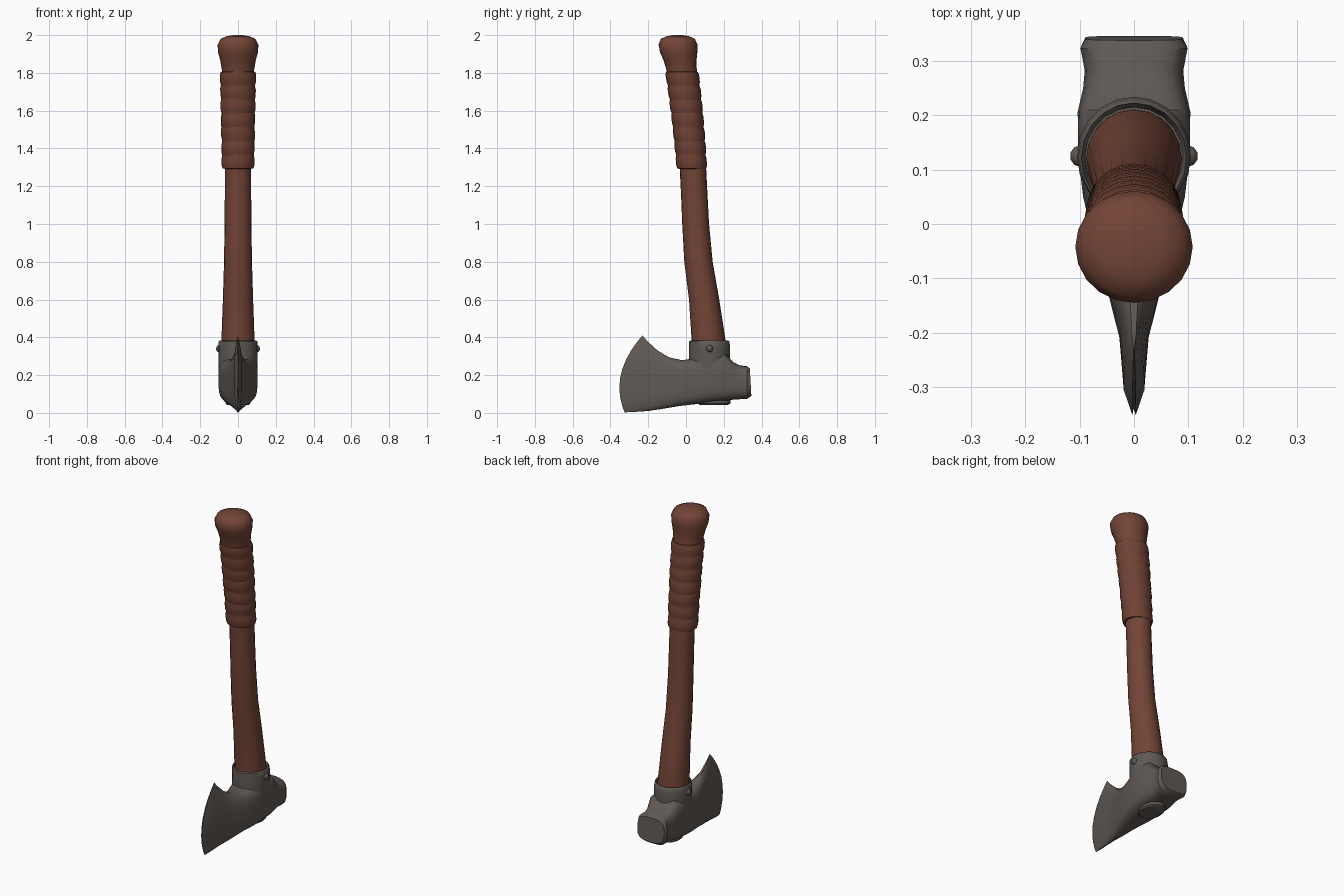
import bpy
import bmesh
from math import sin, cos, pi, copysign

cube = bpy.data.objects.get("Cube")
if cube:
    bpy.data.objects.remove(cube, do_unlink=True)


def make_material(name, colour):
    mat = bpy.data.materials.new(name)
    mat.use_nodes = True
    mat.diffuse_color = (*colour, 1)
    mat.node_tree.nodes["Principled BSDF"].inputs["Base Color"].default_value = (*colour, 1)
    return mat


wood = make_material("brown wood", (0.17, 0.058, 0.037))
leather = make_material("brown leather", (0.16, 0.054, 0.035))
iron = make_material("dark iron", (0.115, 0.1, 0.09))


def finish(bm, name, mat, angle):
    bmesh.ops.recalc_face_normals(bm, faces=bm.faces)
    mesh = bpy.data.meshes.new(name)
    bm.to_mesh(mesh)
    bm.free()
    mesh.materials.append(mat)
    obj = bpy.data.objects.new(name, mesh)
    bpy.context.collection.objects.link(obj)
    bpy.ops.object.select_all(action="DESELECT")
    obj.select_set(True)
    bpy.context.view_layer.objects.active = obj
    bpy.ops.object.shade_smooth_by_angle(angle=angle * pi / 180)
    return obj


def loft(name, rings, mat, angle=35):
    """Skin a list of closed point rings and cap both ends."""
    bm = bmesh.new()
    loops = [[bm.verts.new(p) for p in ring] for ring in rings]
    count = len(loops[0])
    for low, high in zip(loops, loops[1:]):
        for i in range(count):
            j = (i + 1) % count
            bm.faces.new((low[i], low[j], high[j], high[i]))
    bm.faces.new(loops[0])
    bm.faces.new(loops[-1])
    return finish(bm, name, mat, angle)


def oval(z, y, ry, rx, tilt=0, sides=20):
    angles = [2 * pi * i / sides for i in range(sides)]
    return [(rx * cos(a), y + ry * sin(a), z + tilt * cos(a)) for a in angles]


def power(value, p):
    return copysign(abs(value) ** p, value)


def head_ring(y_low, z_low, y_top, z_top, bulge, half_width, p, sides=24):
    """Rounded upright section whose middle can bow towards the cutting edge."""
    ring = []
    for i in range(sides):
        a = 2 * pi * (i + 0.5) / sides
        x, t = power(cos(a), p), power(sin(a), p) / power(sin(pi / 2 - pi / sides), p)
        f = (t + 1) / 2
        y = y_low + (y_top - y_low) * f + bulge * (1 - t * t)
        ring.append((half_width * x, y, z_low + (z_top - z_low) * f))
    return ring


# Curved shaft: height, centre, depth radius, width radius
shaft = [(0.1, 0.13, 0.09, 0.085), (0.38, 0.12, 0.09, 0.088), (0.6, 0.096, 0.08, 0.08),
         (0.8, 0.066, 0.075, 0.074), (1, 0.051, 0.071, 0.071), (1.15, 0.044, 0.07, 0.07),
         (1.35, 0.034, 0.07, 0.07), (1.6, 0.005, 0.07, 0.075), (1.78, -0.015, 0.075, 0.08)]
loft("shaft", [oval(*s) for s in shaft], wood)

# Flared pommel with a domed top
pommel = [(1.77, -0.018, 0.08, 0.083), (1.82, -0.024, 0.081, 0.086), (1.87, -0.032, 0.088, 0.095),
          (1.91, -0.039, 0.099, 0.106), (1.95, -0.042, 0.103, 0.108), (1.98, -0.043, 0.09, 0.092),
          (1.994, -0.043, 0.06, 0.06), (2, -0.043, 0.025, 0.025)]
loft("pommel", [oval(*s) for s in pommel], wood, 50)

# Leather grip: slightly tilted overlapping bands
bands = 7
wrap = [oval(1.292, 0.034, 0.068, 0.068)]
for band in range(bands):
    tilt = 0.008 * sin(band * 2.4) if 0 < band < bands - 1 else 0
    for part, swell in ((0.03, -0.001), (0.25, 0.003), (0.75, 0.003), (0.97, -0.001)):
        f = (band + part) / bands
        y = 0.031 - 0.035 * f - 0.018 * f * f
        wrap.append(oval(1.292 + 0.515 * f, y, 0.078 + 0.008 * f + swell,
                         0.083 + 0.01 * f + swell, tilt))
wrap.append(oval(1.807, -0.022, 0.078, 0.082))
loft("grip_wrap", wrap, leather)

# Axe head from cutting edge to poll
head = [(-0.325, 0.003, -0.23, 0.41, -0.067, 0.003, 1),
        (-0.29, 0.004, -0.205, 0.38, -0.052, 0.019, 0.8),
        (-0.2, 0.01, -0.15, 0.33, -0.03, 0.027, 0.7),
        (-0.12, 0.022, -0.09, 0.294, -0.01, 0.05, 0.6),
        (-0.03, 0.037, -0.02, 0.279, 0, 0.076, 0.6),
        (0.05, 0.046, 0.05, 0.29, 0, 0.094, 0.55),
        (0.125, 0.056, 0.125, 0.315, 0, 0.103, 0.5),
        (0.2, 0.064, 0.21, 0.315, 0, 0.104, 0.5),
        (0.25, 0.07, 0.25, 0.268, 0, 0.094, 0.55),
        (0.28, 0.072, 0.285, 0.252, 0, 0.091, 0.6),
        (0.325, 0.075, 0.322, 0.247, 0, 0.099, 0.6),
        (0.346, 0.09, 0.338, 0.235, 0, 0.09, 0.6)]
loft("axe_head", [head_ring(*s) for s in head], iron)

# Collar with an open rim around the shaft
collar = [(0.2, 0.125, 0.105, 0.1), (0.29, 0.125, 0.109, 0.104), (0.35, 0.125, 0.109, 0.105),
          (0.378, 0.123, 0.106, 0.102), (0.384, 0.123, 0.1, 0.097), (0.36, 0.123, 0.092, 0.09)]
loft("collar", [oval(*s) for s in collar], iron)

# Plug closing the eye underneath
plug = [(0.1, 0.15, 0.085, 0.065), (0.05, 0.15, 0.085, 0.065), (0.043, 0.147, 0.075, 0.058)]
loft("eye_plug", [oval(*s) for s in plug], iron)

# Rivets on both sides of the collar
for side, label in ((1, "left"), (-1, "right")):
    bm = bmesh.new()
    bmesh.ops.create_uvsphere(bm, u_segments=10, v_segments=6, radius=0.02)
    bmesh.ops.translate(bm, verts=bm.verts, vec=(side * 0.098, 0.125, 0.34))
    finish(bm, label + "_rivet", iron, 40)
